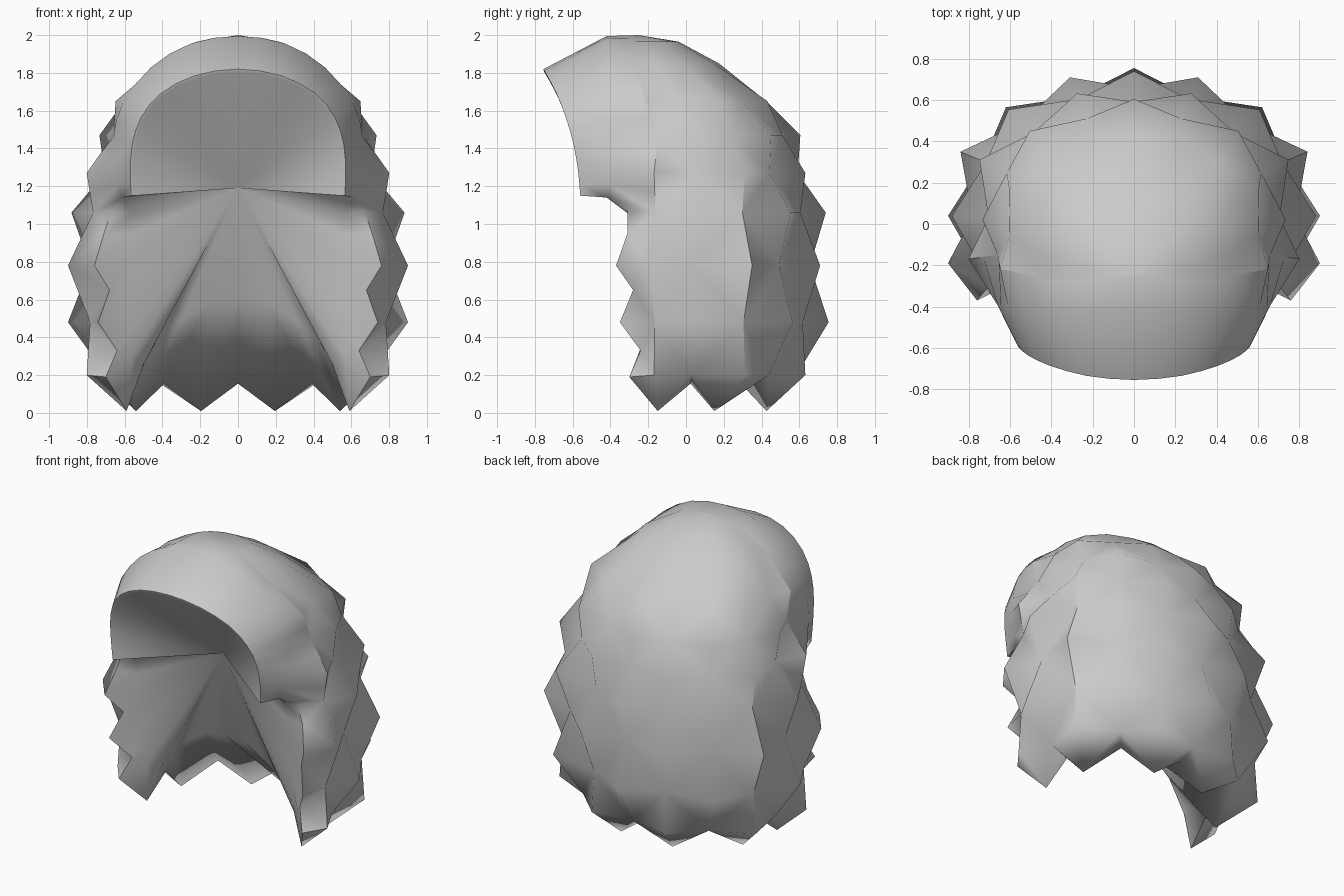
import bpy, bmesh
from mathutils import Vector as V

if "Cube" in bpy.data.objects:
    bpy.data.objects.remove(bpy.data.objects["Cube"])

bm = bmesh.new()


def face(*pts):
    """Add a face and its mirror image, skipping repeated points."""
    pts = [V(p) for p in pts]
    keep = [p for i, p in enumerate(pts) if (p - pts[i - 1]).length > 1e-5]
    if len(keep) < 3:
        return
    for s in (1, -1):
        bm.faces.new([bm.verts.new((p.x * s, p.y, p.z)) for p in keep])


def refine(pts, curved=True):
    """Insert a midpoint in each span; mirror past the last point at x = 0."""
    pts = [V(p) for p in pts]
    out = []
    for i in range(len(pts) - 1):
        a, b = pts[i], pts[i + 1]
        out.append(a)
        m = (a + b) / 2
        if curved:
            before = pts[i - 1] if i else a * 2 - b
            after = pts[i + 2] if i + 2 < len(pts) else V((-a.x, a.y, a.z))
            m = (a + b) * 9 / 16 - (before + after) / 16
        out.append(m)
    return out + [pts[-1]]


# Tufted columns from the back centre round to the side
DIRS = [(0, .755), (.31, .71), (.62, .565), (.84, .35), (.9, .04), (.9, -.19)]
# Rows: height, size, shift in y, valley factor, tuft parity
ROWS = [(.2, .89, 0, .87, 1), (.48, 1, 0, .87, 0), (.78, 1, 0, .87, 1),
        (1.06, .98, 0, .87, 0), (1.27, .89, 0, .88, 1),
        (1.47, .815, -.01, .9, 0), (1.65, .72, -.08, .93, 1),
        (1.85, .47, -.18, .98, 0), (1.965, .24, -.22, 1, 1)]
cols = []
for i, (x, y) in enumerate(DIRS):
    col = [V((x * .63, y * .6, .01 if i % 2 else .155))]
    for z, size, shift, valley, parity in ROWS:
        f = size * (1 if i % 2 == parity else valley)
        col.append(V((x * f, y * f + shift, z)))
    cols.append(col)
cols[3][0] = V((.54, .15, .01))
cols[5][0] = V((.59, -.15, .01))
crown = V((0, -.25, 2))

for i, (a, b) in enumerate(zip(cols, cols[1:])):
    for k, row in enumerate(ROWS):
        # split each patch from valley to valley so every tuft stands out
        q = [a[k], b[k], b[k + 1], a[k + 1]]
        if i % 2 == row[4]:
            face(q[0], q[1], q[2])
            face(q[0], q[2], q[3])
        else:
            face(q[0], q[1], q[3])
            face(q[1], q[2], q[3])
    face(a[-1], b[-1], crown)

# Zigzag front edge of the side hair
edge = [V(p) for p in [(.59, -.15, .01), (.70, -.30, .19), (.64, -.24, .33),
                       (.74, -.35, .48), (.68, -.28, .65), (.76, -.37, .78),
                       (.71, -.31, .95), (.67, -.31, 1.07)]]
side = cols[5]
face(side[0], side[1], edge[1])
for k, e in ((1, 1), (2, 3), (3, 5)):
    face(side[k], edge[e + 1], edge[e])
    face(side[k], side[k + 1], edge[e + 1])
    face(side[k + 1], edge[e + 2], edge[e + 1])

# Smooth cap: arches from the crown forward to the face rim
arch_back = refine(side[4:] + [crown], False)
arch_mid = refine([(.61, -.42, 1.14), (.65, -.40, 1.28), (.66, -.39, 1.46),
                   (.61, -.40, 1.64), (.46, -.41, 1.83), (.25, -.42, 1.955),
                   (0, -.42, 1.995)])
rim = refine([(.565, -.56, 1.15), (.57, -.57, 1.27), (.56, -.595, 1.42),
              (.515, -.635, 1.56), (.41, -.685, 1.69), (.23, -.735, 1.785),
              (0, -.755, 1.82)])
lip = [V((p.x * .975, p.y + .004, p.z - .015 * (p.z - 1.15) / .67)) for p in rim]
apex = V((0, -.16, 1.19))
face(side[4], edge[7], arch_mid[0])
for lower, upper in ((arch_back, arch_mid), (arch_mid, rim), (rim, lip)):
    for k in range(len(rim) - 1):
        face(lower[k], upper[k], upper[k + 1], lower[k + 1])

# Lining behind the face opening
for p, q in zip(lip, lip[1:]):
    face(p, q, apex)

# Lining of the sides: a smooth inner line, then a strip to the front edge
inner = [V(p) for p in [(.52, -.13, .22), (.56, -.19, .30), (.57, -.21, .42),
                        (.58, -.235, .54), (.59, -.25, .68), (.59, -.27, .80),
                        (.58, -.28, .94), (.57, -.30, 1.05)]]
for k in range(7):
    face(edge[k], edge[k + 1], inner[k + 1], inner[k])
    face(inner[k], inner[k + 1], apex)
face(edge[7], arch_mid[0], inner[7])
face(inner[7], arch_mid[0], apex)
face(arch_mid[0], rim[0], apex)
face(rim[0], lip[0], apex)

# Lining of the back: steep down to a fold, then back to the hem
hem = [c[0] for c in cols]
fold = [V(p) for p in [(0, -.12, .60), (.15, -.12, .59), (.30, -.12, .50),
                       (.43, -.11, .38), (.49, -.115, .28)]] + [inner[0]]
for i in range(5):
    face(apex, fold[i], fold[i + 1])
    face(fold[i], hem[i], hem[i + 1], fold[i + 1])

# Weld the parts into one closed shell
bmesh.ops.remove_doubles(bm, verts=bm.verts, dist=.0005)
bmesh.ops.recalc_face_normals(bm, faces=bm.faces)
mesh = bpy.data.meshes.new("hair")
bm.to_mesh(mesh)
bm.free()
hair = bpy.data.objects.new("hair", mesh)
bpy.context.collection.objects.link(hair)

grey = bpy.data.materials.new("light grey")
grey.diffuse_color = (.6, .6, .6, 1)
grey.use_nodes = True
grey.node_tree.nodes["Principled BSDF"].inputs["Base Color"].default_value = grey.diffuse_color
mesh.materials.append(grey)

bpy.context.view_layer.objects.active = hair
hair.select_set(True)
bpy.ops.object.shade_smooth_by_angle(angle=1.2)
